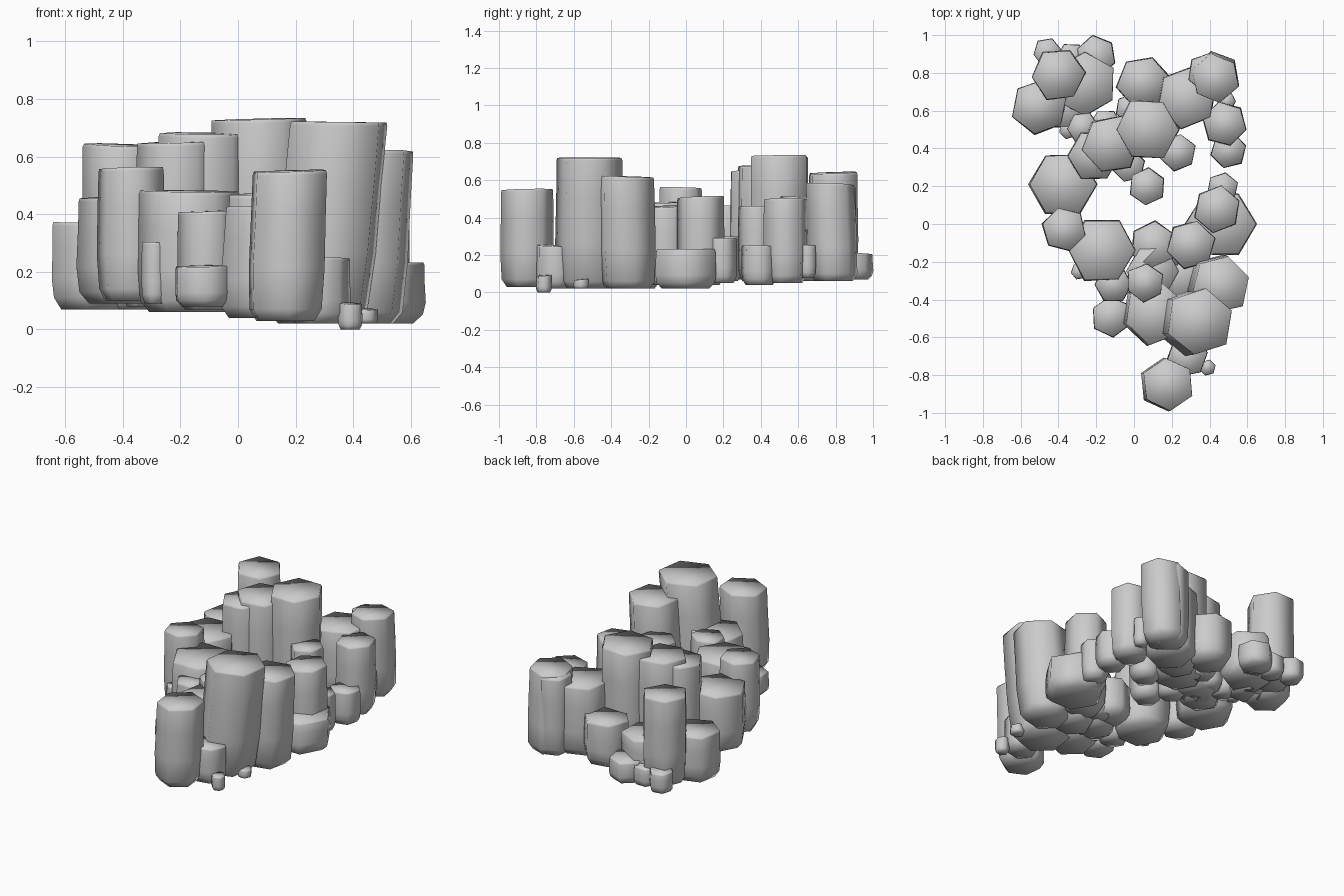
import bpy, bmesh, math, random

random.seed(4)


def column(name, x, y, r, base, top, turn=0, lean=(0, 0)):
    """Smooth hexagonal stone column; x, y, r are measured at the top."""
    bm = bmesh.new()
    h = top - base
    c = min(0.04, 0.15 * h)
    # height and relative width of each ring
    levels = [(0, 0.78), (c, 0.96), (h * 0.35, 1.01), (h * 0.7, 1.0),
              (h - c * 0.3, 0.985), (h, 0.96)]
    wob = [random.uniform(0.97, 1.04) for _ in range(6)]
    tx, ty = random.uniform(-.005, .005), random.uniform(-.005, .005)
    rings = []
    for z, s in levels:
        k = 1 - z / h
        ring = []
        for i in range(6):
            a = math.radians(turn + 60 * i)
            rr = r * s * wob[i] * random.uniform(0.98, 1.01)
            ca, sa = math.cos(a), math.sin(a)
            tilt = (tx * ca + ty * sa) * (z / h)
            ring.append(bm.verts.new((x - lean[0] * k + rr * ca,
                                      y - lean[1] * k + rr * sa,
                                      base + z + tilt)))
        rings.append(ring)
    for lo, hi in zip(rings, rings[1:]):
        for i in range(6):
            j = (i + 1) % 6
            bm.faces.new((lo[i], lo[j], hi[j], hi[i]))
    bm.faces.new(rings[0][::-1])
    bm.faces.new(rings[-1])
    me = bpy.data.meshes.new(name)
    bm.to_mesh(me)
    bm.free()
    for p in me.polygons:
        p.use_smooth = True
    bpy.context.collection.objects.link(bpy.data.objects.new(name, me))


# x, y, radius, base, top, turn, lean
tall = [
    (0.18, -0.85, 0.145, 0.03, 0.55, 35, (0.015, 0)),
    (0.35, -0.52, 0.185, 0.02, 0.72, 20, (0.07, 0)),
    (0.46, -0.32, 0.16, 0.02, 0.62, 15, (0.04, -0.01)),
    (0.11, -0.47, 0.17, 0.04, 0.43, 20, (0.02, 0)),
    (0.06, -0.31, 0.105, 0.05, 0.47, 25),
    (-0.17, -0.14, 0.18, 0.06, 0.48, 0),
    (-0.37, -0.03, 0.12, 0.10, 0.56, 45),
    (-0.38, 0.21, 0.18, 0.09, 0.46, 0),
    (0.30, -0.11, 0.135, 0.04, 0.46, 15),
    (0.44, 0.08, 0.125, 0.04, 0.51, 20),
    (-0.21, 0.36, 0.14, 0.08, 0.65, 0),
    (-0.12, 0.42, 0.16, 0.08, 0.68, 10),
    (0.07, 0.50, 0.17, 0.07, 0.73, 0),
    (0.05, 0.75, 0.145, 0.07, 0.35, 10),
    (0.28, 0.67, 0.165, 0.06, 0.51, 20),
    (0.43, 0.77, 0.13, 0.06, 0.58, 40, (0, -0.02)),
    (0.48, 0.53, 0.12, 0.05, 0.50, 45),
    (0.23, 0.38, 0.10, 0.06, 0.46, 20),
    (-0.26, 0.74, 0.17, 0.07, 0.33, 30),
    (-0.40, 0.79, 0.145, 0.08, 0.64, 5),
    (-0.50, 0.62, 0.15, 0.07, 0.37, 20),
    (0.39, 0.80, 0.11, 0.06, 0.565, 20),
]
low = [
    (0.46, 0.00, 0.185, 0.02, 0.23, 0),
    (0.47, 0.19, 0.085, 0.05, 0.29, 20),
    (0.50, 0.39, 0.095, 0.04, 0.25, 15),
    (0.49, 0.65, 0.05, 0.08, 0.25, 0),
    (0.07, 0.20, 0.10, 0.06, 0.30, 25),
    (0.28, -0.70, 0.11, 0.02, 0.25, 10),
    (0.39, -0.76, 0.043, 0.0, 0.09, 15),
    (0.44, -0.56, 0.045, 0.02, 0.07, 0),
    (-0.12, -0.49, 0.11, 0.08, 0.22, 35),
    (-0.11, -0.32, 0.10, 0.07, 0.41, 0),
    (-0.29, -0.25, 0.045, 0.09, 0.30, 10),
    (0.10, -0.11, 0.125, 0.05, 0.28, 25),
    (0.18, -0.13, 0.10, 0.05, 0.26, 0),
    (0.10, -0.25, 0.14, 0.04, 0.28, 0),
    (-0.35, 0.50, 0.05, 0.08, 0.25, 20),
    (-0.27, 0.51, 0.085, 0.08, 0.33, 5),
    (-0.15, 0.52, 0.09, 0.08, 0.28, 0),
    (-0.46, 0.91, 0.075, 0.07, 0.20, 10),
    (-0.20, 0.89, 0.11, 0.07, 0.21, 40),
    (-0.33, 0.88, 0.08, 0.07, 0.19, 0),
    (-0.03, 0.31, 0.09, 0.07, 0.25, 15),
    (0.17, 0.60, 0.13, 0.06, 0.25, 0),
    (-0.02, 0.61, 0.08, 0.07, 0.22, 20),
    (0.25, -0.27, 0.14, 0.02, 0.25, 10),
    (-0.36, 0.62, 0.12, 0.07, 0.25, 0),
]
for n, args in enumerate(tall, 1):
    column(f"tall_column_{n:02d}", *args)
for n, args in enumerate(low, 1):
    column(f"low_column_{n:02d}", *args)
